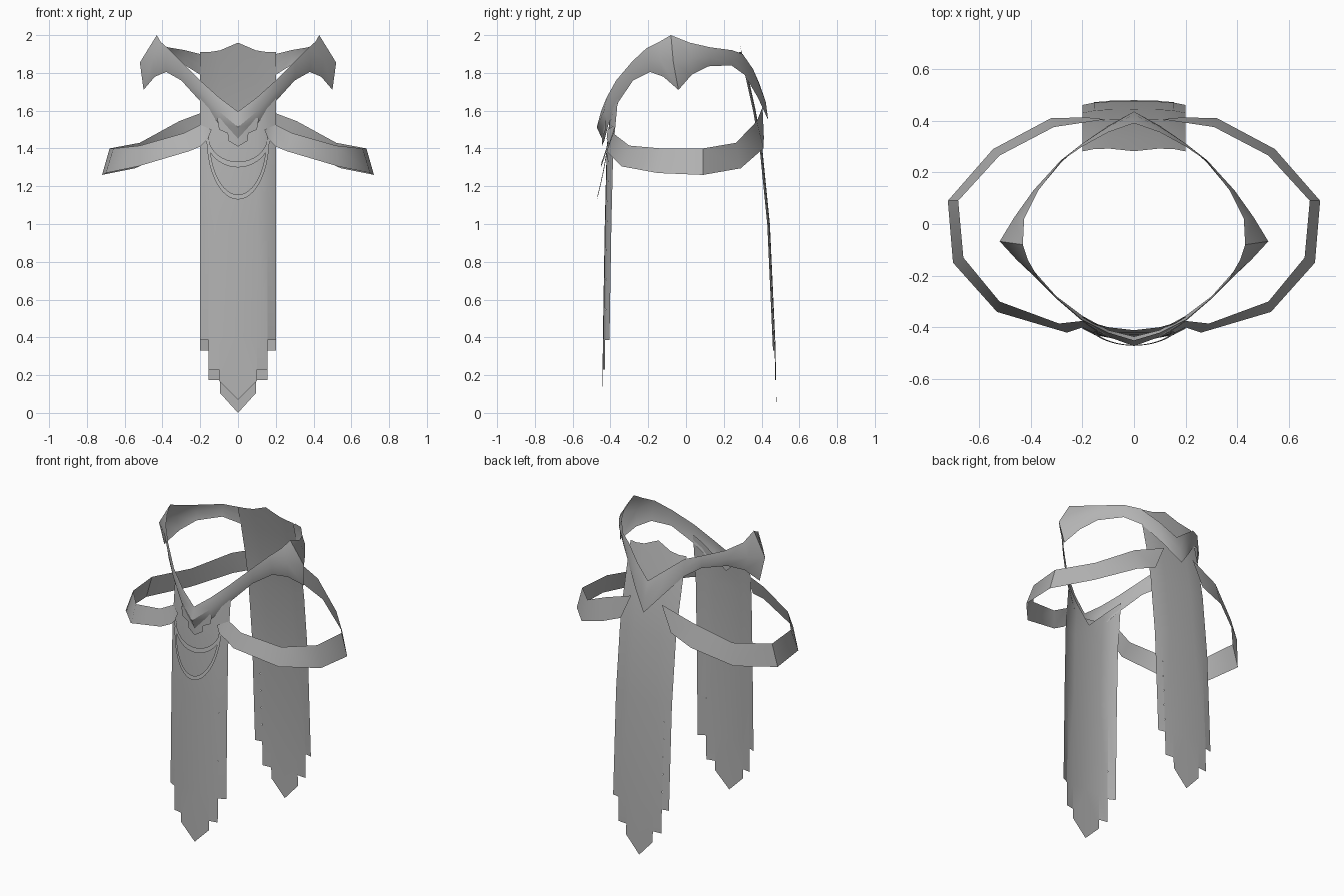
import bpy, bmesh, math
from mathutils import Vector

cube = bpy.data.objects.get("Cube")
if cube:
    bpy.data.objects.remove(cube, do_unlink=True)

cloth = bpy.data.materials.new("grey_cloth")
cloth.use_nodes = True
GREY = (0.45, 0.45, 0.45, 1)
cloth.diffuse_color = GREY
cloth.node_tree.nodes["Principled BSDF"].inputs["Base Color"].default_value = GREY


def finish(name, bm, outward, mirrored=True):
    """Turn a bmesh sheet into a smooth object whose faces look along outward(centre)."""
    bmesh.ops.remove_doubles(bm, verts=bm.verts, dist=0.0005)
    bm.normal_update()
    for face in bm.faces:
        if face.normal.dot(outward(face.calc_center_median())) < 0:
            face.normal_flip()
    mesh = bpy.data.meshes.new(name)
    bm.to_mesh(mesh)
    bm.free()
    mesh.materials.append(cloth)
    obj = bpy.data.objects.new(name, mesh)
    bpy.context.collection.objects.link(obj)
    if mirrored:
        mirror = obj.modifiers.new("mirror", 'MIRROR')
        mirror.use_axis = (True, False, False)
    bpy.ops.object.select_all(action='DESELECT')
    bpy.context.view_layer.objects.active = obj
    obj.select_set(True)
    bpy.ops.object.shade_smooth_by_angle(angle=math.radians(40))
    return obj


def loft(name, rows, outward):
    """Skin a sheet between neighbouring rows of points."""
    bm = bmesh.new()
    grid = [[bm.verts.new(p) for p in row] for row in rows]
    for a, b in zip(grid, grid[1:]):
        for i in range(len(a) - 1):
            bm.faces.new((a[i], a[i + 1], b[i + 1], b[i]))
    return finish(name, bm, outward)


def interpolate(points, z):
    """Depth along a descending (z, y) profile."""
    for (z0, y0), (z1, y1) in zip(points, points[1:]):
        if z >= z1:
            break
    return y0 + (y1 - y0) * (z - z0) / (z1 - z0)


def banner(name, profile, bow, top, strips, side):
    """Hanging cloth: vertical strips of different length give a stepped hem."""
    bm = bmesh.new()

    def point(x, z):
        return bm.verts.new((x, interpolate(profile, z) + side * bow * (1 - (x / 0.2) ** 4), z))

    for x0, x1, low0, low1 in strips:
        levels = [z for z, _ in profile if max(low0, low1) + 0.02 < z < min(top(x0), top(x1)) - 0.02]
        left = [point(x0, z) for z in [top(x0)] + levels + [low0]]
        right = [point(x1, z) for z in [top(x1)] + levels + [low1]]
        for i in range(len(left) - 1):
            bm.faces.new((left[i], left[i + 1], right[i + 1], right[i]))
    return finish(name, bm, lambda c: Vector((0, side, 0)))


# Front and back hanging cloths
banner("front_banner",
       [(1.72, -0.355), (1.4, -0.385), (1.0, -0.395), (0.4, -0.405), (0.05, -0.408)],
       0.035, lambda x: 1.5 + x,
       [(0, 0.1, 0.07, 0.17), (0.1, 0.155, 0.23, 0.23), (0.155, 0.2, 0.385, 0.385)], -1)
banner("back_banner",
       [(1.97, 0.265), (1.78, 0.315), (1.6, 0.355), (1.4, 0.39), (1.0, 0.43), (0.35, 0.46), (0, 0.465)],
       0.014, lambda x: 1.91 + 0.05 * max(0, 1 - x / 0.13) ** 1.3,
       [(0, 0.095, 0, 0.105), (0.095, 0.155, 0.175, 0.175), (0.155, 0.2, 0.33, 0.33)], 1)

# Collar: upper point, lower point and bulge of the middle ridge, front to back
collar = [
    ((0, -.45, 1.595), (0, -.435, 1.43), .03),
    ((.1, -.42, 1.67), (.1, -.41, 1.53), .02),
    ((.2, -.37, 1.76), (.2, -.355, 1.65), .01),
    ((.3, -.285, 1.86), (.3, -.28, 1.76), .005),
    ((.37, -.21, 1.93), (.38, -.19, 1.805), .01),
    ((.41, -.14, 1.965), (.44, -.12, 1.78), .03),
    ((.43, -.08, 2), (.5, -.04, 1.71), .055),
    ((.425, .02, 1.96), (.44, .03, 1.79), .03),
    ((.37, .13, 1.935), (.38, .12, 1.835), .015),
    ((.28, .245, 1.92), (.28, .24, 1.84), .005),
    ((.2, .3, 1.9), (.2, .31, 1.79), .005),
    ((.1, .355, 1.82), (.1, .38, 1.67), .008),
    ((0, .39, 1.74), (0, .435, 1.55), .01),
]
rows = []
for upper, lower, bulge in collar:
    upper, lower = Vector(upper), Vector(lower)
    middle = (upper + lower) / 2
    middle += Vector((middle.x, middle.y, 0)).normalized() * bulge
    rows.append((upper, middle, lower))
loft("collar", rows, lambda c: Vector((c.x, c.y, 0)))

# Arm straps: upper and lower edge, front to back
strap = [
    ((.14, -.415, 1.5), (.16, -.42, 1.45)),
    ((.2, -.375, 1.525), (.2, -.4, 1.41)),
    ((.29, -.385, 1.48), (.26, -.42, 1.385)),
    ((.52, -.3, 1.415), (.53, -.34, 1.305)),
    ((.66, -.13, 1.4), (.7, -.15, 1.27)),
    ((.68, .09, 1.4), (.72, .09, 1.26)),
    ((.52, .265, 1.43), (.545, .29, 1.295)),
    ((.31, .375, 1.545), (.32, .41, 1.4)),
    ((.11, .405, 1.62), (.18, .412, 1.46)),
]
loft("arm_strap", strap, lambda c: Vector((c.x - 0.2, c.y, 0)))

# Stepped chest emblem tucked under the collar point
bm = bmesh.new()
outline = [(0, 1.41), (.05, 1.44), (.055, 1.48), (.1, 1.5), (.11, 1.56), (0, 1.56)]
bm.faces.new([bm.verts.new((x, -0.445 + 0.2 * x, z)) for x, z in outline])
finish("chest_emblem", bm, lambda c: Vector((0, -1, 0)))


# Draped chains: thin flat crescents that lean outward as they fall
def chain(name, start, outer, inner):
    rows = []
    for i in range(13):
        angle = math.pi / 2 * i / 12
        row = []
        for width, drop in (outer, inner):
            fall = drop * math.sin(angle)
            x = width * math.cos(angle)
            y = -0.43 - 0.13 * fall + 0.8 * x * x
            row.append((x, y, start - fall))
        rows.append(row)
    loft(name, rows, lambda c: Vector((0, -1, 0)))


chain("upper_chain", 1.46, (0.17, 0.16), (0.155, 0.13))
chain("lower_chain", 1.445, (0.165, 0.315), (0.15, 0.29))
